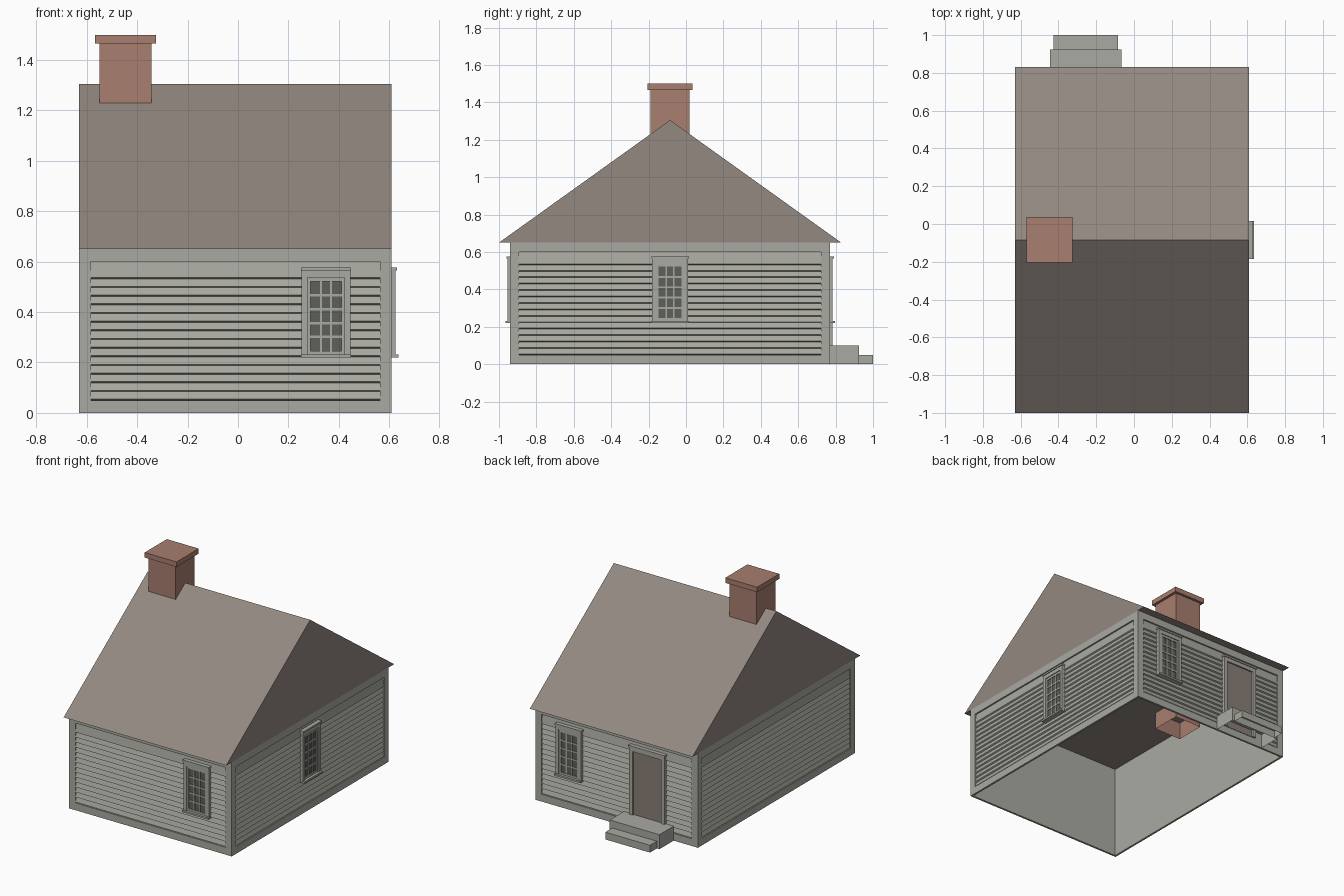
import bpy, bmesh
from mathutils import Matrix, Vector

if "Cube" in bpy.data.objects:
    bpy.data.objects.remove(bpy.data.objects["Cube"])


def material(name, rgb):
    m = bpy.data.materials.new(name)
    m.use_nodes = True
    lin = [((c / 255 + 0.055) / 1.055) ** 2.4 for c in rgb] + [1]
    m.diffuse_color = lin
    m.node_tree.nodes["Principled BSDF"].inputs["Base Color"].default_value = lin
    return m


GREY = material("weathered grey", (170, 170, 162))
ROOF = material("roof brown", (146, 136, 128))
BRICK = material("brick red", (168, 126, 111))
GLASS = material("dark glass", (92, 96, 90))
DOOR = material("door brown", (138, 126, 117))

# House footprint
CX, CY, HX, HY, H = -0.01, -0.085, 0.62, 0.855, 0.65
THICK, MARGIN = 0.014, 0.047


def finish(name, bm, mat, matrix=Matrix()):
    mesh = bpy.data.meshes.new(name)
    bm.to_mesh(mesh)
    bm.free()
    mesh.materials.append(mat)
    ob = bpy.data.objects.new(name, mesh)
    ob.matrix_world = matrix
    bpy.context.collection.objects.link(ob)
    return ob


def boxes(name, mat, spans, matrix=Matrix(), open_bottom=False):
    """One object made of boxes, each given as (x0, x1, y0, y1, z0, z1)."""
    bm = bmesh.new()
    for x0, x1, y0, y1, z0, z1 in spans:
        place = Matrix.Translation(((x0 + x1) / 2, (y0 + y1) / 2, (z0 + z1) / 2))
        place = place @ Matrix.Diagonal((x1 - x0, y1 - y0, z1 - z0, 1))
        bmesh.ops.create_cube(bm, size=1, matrix=place)
    if open_bottom:
        bm.normal_update()
        down = [f for f in bm.faces if f.normal.z < -0.9]
        bmesh.ops.delete(bm, geom=down, context="FACES_ONLY")
    return finish(name, bm, mat, matrix)


def wall_frame(u, w, half):
    """Local axes of a wall: x along it, y up, z outward."""
    u, w = Vector(u), Vector(w)
    m = Matrix((u, Vector((0, 0, 1)), w)).transposed().to_4x4()
    m.translation = Vector((CX, CY, 0)) + w * half
    return m


FRONT = wall_frame((1, 0, 0), (0, -1, 0), HY)
BACK = wall_frame((-1, 0, 0), (0, 1, 0), HY)
LEFT = wall_frame((0, 1, 0), (1, 0, 0), HX)
RIGHT = wall_frame((0, -1, 0), (-1, 0, 0), HX)


def wall(name, half, matrix):
    """Flat border around a recessed panel of lapped boards."""
    bm = bmesh.new()

    def quad(*points):
        bm.faces.new([bm.verts.new(p) for p in points])

    def strip(h0, z0, w0, h1, z1, w1):
        quad((-h0, z0, w0), (h0, z0, w0), (h1, z1, w1), (-h1, z1, w1))

    inner, low, high, deep = half - MARGIN, 0.05, 0.6, -0.011
    # border and the reveal around the panel
    outer_ring = [(-half, 0), (half, 0), (half, H), (-half, H)]
    inner_ring = [(-inner, low), (inner, low), (inner, high), (-inner, high)]
    for i in range(4):
        j = (i + 1) % 4
        a, b, c, d = outer_ring[i], outer_ring[j], inner_ring[j], inner_ring[i]
        quad((*a, 0), (*b, 0), (*c, 0), (*d, 0))
        quad((*d, 0), (*c, 0), (*c, deep), (*d, deep))
    # boards, the top one double height
    pitch, lip = (high - low) / 16, 0.005
    for i in range(15):
        z0 = low + i * pitch
        z1 = high if i == 14 else z0 + pitch
        strip(inner, z0, deep, inner, z0 + lip, -0.002)
        strip(inner, z0 + lip, -0.002, inner, z1, deep)
    # bottom rim and plain inside face
    back = half - THICK
    strip(back, 0, -THICK, half, 0, 0)
    quad((back, 0, -THICK), (-back, 0, -THICK), (-back, H, -THICK), (back, H, -THICK))
    finish(name, bm, GREY, matrix)


wall("front_wall", HX, FRONT)
wall("back_wall", HX, BACK)
wall("left_wall", HY, LEFT)
wall("right_wall", HY, RIGHT)


def window(name, u, matrix):
    m = matrix @ Matrix.Translation((u, 0, 0))
    back, out = -0.012, 0.014
    boxes(name + "_frame", GREY, [
        (-0.097, -0.074, 0.23, 0.565, back, out),
        (0.074, 0.097, 0.23, 0.565, back, out),
        (-0.074, 0.074, 0.538, 0.565, back, out),
        (-0.1, 0.1, 0.565, 0.577, back, 0.02),
        (-0.1, 0.1, 0.22, 0.232, back, 0.026)], m)
    # sash with three columns and five rows of panes
    hw, z0, z1 = 0.0615, 0.246, 0.522
    bars = [(-0.074, -hw, 0.232, 0.538, back, 0.008),
            (hw, 0.074, 0.232, 0.538, back, 0.008),
            (-hw, hw, 0.232, z0, back, 0.008),
            (-hw, hw, z1, 0.538, back, 0.008)]
    for i in (1, 2):
        x = -hw + 2 * hw * i / 3
        bars.append((x - 0.004, x + 0.004, z0, z1, back, 0.007))
    for i in range(1, 5):
        z = z0 + (z1 - z0) * i / 5
        bars.append((-hw, hw, z - 0.005, z + 0.005, back, 0.0065))
    boxes(name + "_sash", GREY, bars, m)
    boxes(name + "_glass", GLASS, [(-hw, hw, z0, z1, -0.006, 0.002)], m)


window("front_window", 0.359, FRONT)
window("back_window", -0.359, BACK)
window("left_window", 0, LEFT)

# Back door
door_place = BACK @ Matrix.Translation((0.24, 0, 0))
boxes("door_frame", GREY, [
    (-0.135, -0.108, 0.05, 0.565, -0.012, 0.014),
    (0.108, 0.135, 0.05, 0.565, -0.012, 0.014),
    (-0.108, 0.108, 0.538, 0.565, -0.012, 0.014),
    (-0.139, 0.139, 0.565, 0.577, -0.012, 0.02)], door_place)
boxes("door_panel", DOOR, [(-0.108, 0.108, 0.05, 0.538, -0.006, 0.003)], door_place)

# Doorsteps
boxes("upper_step", GREY, [(-0.445, -0.065, 0.77, 0.925, 0, 0.1)], open_bottom=True)
boxes("lower_step", GREY, [(-0.425, -0.085, 0.925, 1.0, 0, 0.05)], open_bottom=True)

# Gable roof
bm = bmesh.new()
profile = [(-1.0, H), (0.83, H), (CY, 1.305)]
gable = bm.faces.new([bm.verts.new((CX - HX, y, z)) for y, z in profile])
ext = bmesh.ops.extrude_face_region(bm, geom=[gable], use_keep_orig=True)
moved = [v for v in ext["geom"] if isinstance(v, bmesh.types.BMVert)]
bmesh.ops.translate(bm, verts=moved, vec=(2 * HX, 0, 0))
bmesh.ops.recalc_face_normals(bm, faces=bm.faces)
finish("roof", bm, ROOF)

# Chimney
boxes("chimney_stack", BRICK, [(-0.55, -0.343, -0.189, 0.018, 0.53, 1.465)], open_bottom=True)
boxes("chimney_cap", BRICK, [(-0.568, -0.325, -0.205, 0.036, 1.465, 1.5)])
